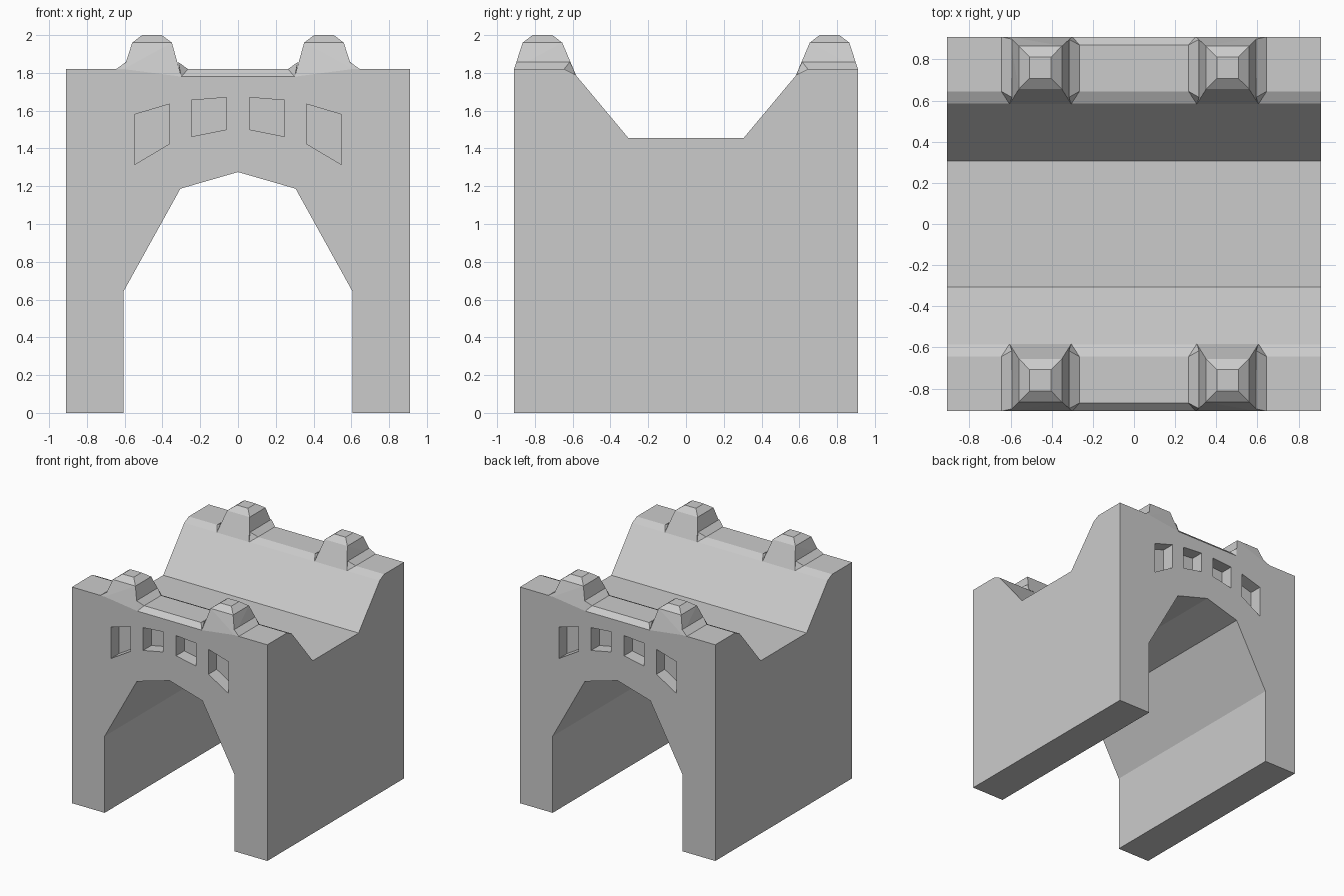
import bpy, bmesh

if "Cube" in bpy.data.objects:
    bpy.data.objects.remove(bpy.data.objects["Cube"])


def add_hull(bm, pts, open_bottom=False):
    """Convex solid around pts, added to bm."""
    part = bmesh.new()
    vs = [part.verts.new(p) for p in pts]
    bmesh.ops.convex_hull(part, input=vs)
    bmesh.ops.dissolve_limit(part, angle_limit=0.02, verts=part.verts, edges=part.edges)
    bmesh.ops.recalc_face_normals(part, faces=part.faces)
    if open_bottom:
        part.normal_update()
        down = [f for f in part.faces if f.normal.z < -0.3]
        bmesh.ops.delete(part, geom=down, context='FACES')
    tmp = bpy.data.meshes.new("tmp")
    part.to_mesh(tmp)
    part.free()
    bm.from_mesh(tmp)
    bpy.data.meshes.remove(tmp)


def add_prism(bm, pts, axis, a, b):
    """Extrude a closed 2D profile along x or y from a to b."""
    def at(p, t):
        return (t, p[0], p[1]) if axis == 'x' else (p[0], t, p[1])
    lo = [bm.verts.new(at(p, a)) for p in pts]
    hi = [bm.verts.new(at(p, b)) for p in pts]
    n = len(pts)
    faces = [bm.faces.new(lo), bm.faces.new(hi[::-1])]
    faces += [bm.faces.new((lo[i], hi[i], hi[(i + 1) % n], lo[(i + 1) % n])) for i in range(n)]
    bmesh.ops.recalc_face_normals(bm, faces=faces)


def finish(bm, name):
    me = bpy.data.meshes.new(name)
    bm.to_mesh(me)
    bm.free()
    ob = bpy.data.objects.new(name, me)
    bpy.context.collection.objects.link(ob)
    return ob


def mirrored(half):
    return half + [(-x, z) for x, z in reversed(half) if x != 0]


H = 0.91

# Body: side profile with the sunken walkway
bm = bmesh.new()
add_prism(bm, mirrored([(H, 0), (H, 1.82), (0.645, 1.82), (0.585, 1.79), (0.305, 1.455)]), 'x', -H, H)
body = finish(bm, "bridge_body")

# Cutter: arch tunnel, window recesses and parapet notches
bm = bmesh.new()
add_prism(bm, mirrored([(0.605, -0.2), (0.605, 0.645), (0.305, 1.187), (0, 1.275)]), 'y', -1.2, 1.2)
windows = [
    [(0.06, 1.50), (0.247, 1.463), (0.247, 1.655), (0.06, 1.67)],
    [(0.362, 1.425), (0.547, 1.315), (0.547, 1.58), (0.362, 1.635)],
]
for sy in (-1, 1):
    for sx in (-1, 1):
        for w in windows:
            add_prism(bm, [(sx * x, z) for x, z in w], 'y', sy * 0.80, sy * 1.1)
    notch = []
    for sx in (-1, 1):
        for x, y, z in ((0.3, H, 1.78), (0.605, H, 1.82), (0.265, 0.87, 1.82),
                        (0.3, 1.0, 1.78), (0.605, 1.0, 1.82)):
            notch += [(sx * x, sy * y, z), (sx * x, sy * y, 2.0)]
    add_hull(bm, notch)
cutter = finish(bm, "opening_cutter")
cutter.hide_render = True

mod = body.modifiers.new("openings", 'BOOLEAN')
mod.operation = 'DIFFERENCE'
mod.solver = 'EXACT'
mod.object = cutter
dg = bpy.context.evaluated_depsgraph_get()
cut_mesh = bpy.data.meshes.new_from_object(body.evaluated_get(dg))
body.modifiers.clear()
body.data = cut_mesh
bpy.data.objects.remove(cutter)

# Battlements: tapered blocks with a sloped skirt on each side
block = [(0.3, H, 1.78), (0.605, H, 1.82), (0.305, 0.583, 1.79), (0.605, 0.583, 1.79)]
for r, z in ((0.105, 1.96), (0.052, 2.0)):
    block += [(0.455 + i * r, 0.76 + j * r, z) for i in (-1, 1) for j in (-1, 1)]
outer_skirt = [(0.645, H, 1.82), (0.645, 0.645, 1.82), (0.593, 0.898, 1.858),
               (0.593, 0.615, 1.858), (0.605, 0.583, 1.79), (0.605, H, 1.82)]
inner_skirt = [(0.265, 0.87, 1.82), (0.265, 0.645, 1.82), (0.317, 0.898, 1.858),
               (0.317, 0.615, 1.858), (0.305, 0.583, 1.79), (0.3, H, 1.78)]
for sy, side in ((-1, "front"), (1, "back")):
    for sx, hand in ((-1, "left"), (1, "right")):
        bm = bmesh.new()
        for pts in (block, outer_skirt, inner_skirt):
            add_hull(bm, [(sx * x, sy * y, z) for x, y, z in pts], open_bottom=True)
        finish(bm, f"battlement_{side}_{hand}")
